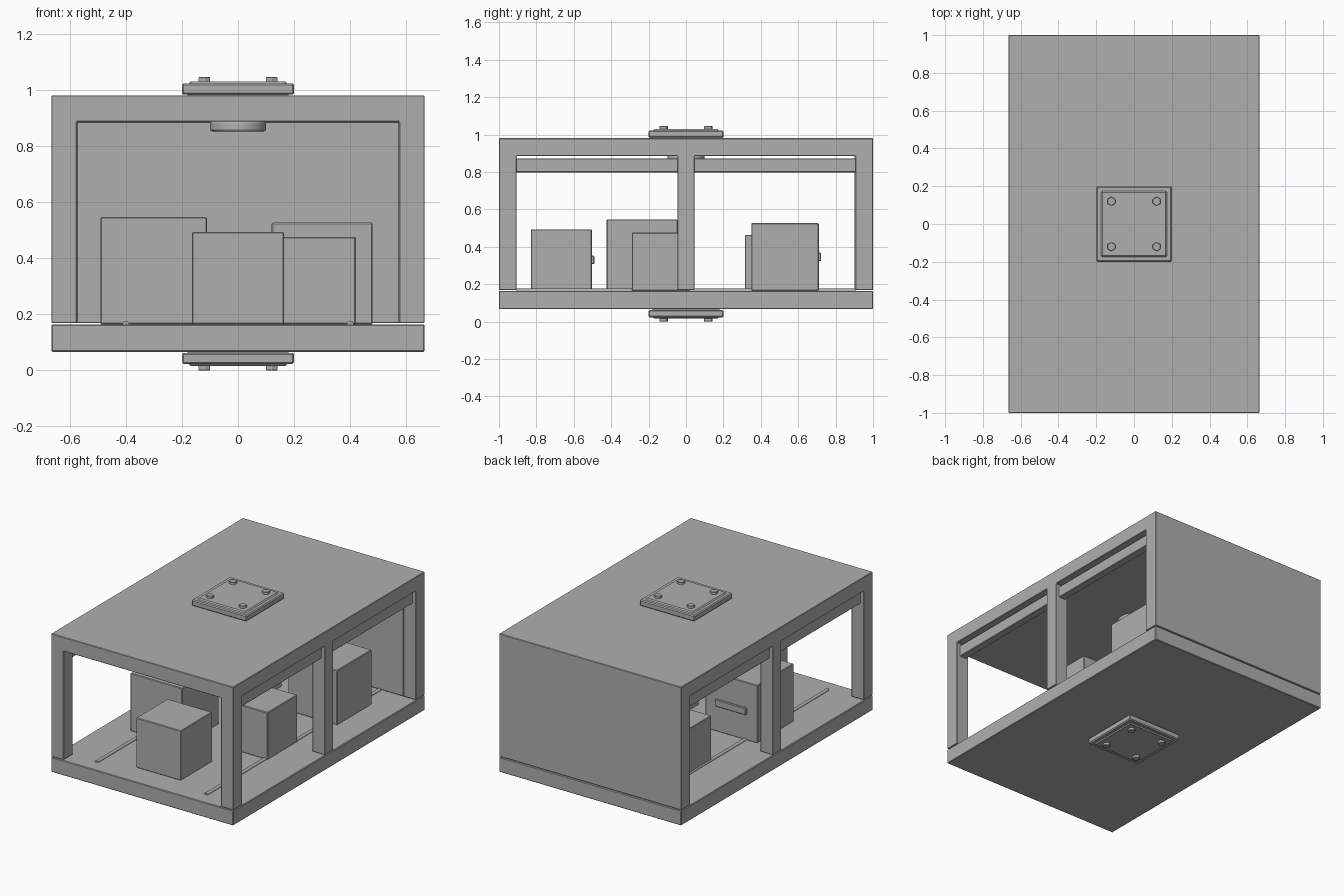
import bpy
import math

cube = bpy.data.objects.get("Cube")
if cube:
    bpy.data.objects.remove(cube, do_unlink=True)

grey = bpy.data.materials.new("plain_grey")
grey.use_nodes = True
colour = (0.43, 0.43, 0.43, 1)
grey.diffuse_color = colour
grey.node_tree.nodes["Principled BSDF"].inputs["Base Color"].default_value = colour


def finish(name, bevel, segments=1):
    ob = bpy.context.object
    ob.name = name
    ob.data.materials.append(grey)
    if bevel:
        mod = ob.modifiers.new("edge", 'BEVEL')
        mod.width, mod.segments = bevel, segments
    return ob


def box(name, x, y, z, bevel=0.004):
    """Box spanning the given (low, high) ranges."""
    spans = (x, y, z)
    bpy.ops.mesh.primitive_cube_add(size=1, location=[sum(s) / 2 for s in spans])
    ob = bpy.context.object
    for v in ob.data.vertices:
        for i, (low, high) in enumerate(spans):
            v.co[i] *= high - low
    return finish(name, bevel)


def cylinder(name, sides, radius, depth, location, rotation=(0, 0, 0), bevel=0.0, segments=1):
    bpy.ops.mesh.primitive_cylinder_add(vertices=sides, radius=radius, depth=depth,
                                        location=location, rotation=rotation)
    return finish(name, bevel, segments)


W, BASE, ROOF = 0.665, 0.168, 0.98
WALL, CEIL = 0.575, 0.886

# Base slab
box("base_slab", (-W, W), (-1, 1), (0.066, 0.164))

# Shell: open front, closed back, two openings on each side
shell = box("shell", (-W, W), (-1, 1), (BASE, ROOF), 0)
cutters = [box("interior_cutter", (-WALL, WALL), (-1.1, 0.905), (0, CEIL), 0)]
for low, high in ((-0.905, -0.045), (0.045, 0.905)):
    cutters.append(box("side_cutter", (-1, 1), (low, high), (0, CEIL), 0))
for cutter in cutters:
    mod = shell.modifiers.new("opening", 'BOOLEAN')
    mod.object, mod.solver = cutter, 'EXACT'
    cutter.hide_render = True
    cutter.hide_set(True)
edge = shell.modifiers.new("edge", 'BEVEL')
edge.width, edge.segments = 0.003, 1

# Upper side rails and floor tracks
for s, side in ((1, "left"), (-1, "right")):
    box(side + "_upper_rail", sorted((s * 0.59, s * 0.64)), (-0.92, 0.92), (0.797, 0.873))
    cylinder(side + "_floor_track", 12, 0.012, 1.81, (s * 0.4, 0, 0.164), (math.pi / 2, 0, 0))

# Crates: centre x, front y, size
crates = ((0, -0.83, 0.327), (-0.3, -0.425, 0.38), (0.265, -0.29, 0.31),
          (0.3, 0.35, 0.36), (-0.257, 0.315, 0.297))
for n, (x, y, size) in enumerate(crates, 1):
    top, back = 0.166 + size, y + size
    box(f"crate_{n}", (x - size / 2, x + size / 2), (y, back), (0.164, top))
    mid = 0.166 + size / 2
    box(f"crate_handle_{n}", (x - size * 0.3, x + size * 0.3), (back - 0.01, back + 0.013),
        (mid - 0.023, mid + 0.023))

# Mounting plates with hex bolts, above and below
MIDDLE = 0.5225
for s, where in ((1, "top"), (-1, "bottom")):
    def level(offset):
        return MIDDLE + s * offset
    box(where + "_plate", (-0.2, 0.2), (-0.2, 0.2), sorted((level(0.46), level(0.5))), 0.006)
    box(where + "_raised_panel", (-0.18, 0.18), (-0.18, 0.18),
        sorted((level(0.48), level(0.507))), 0.012)
    box(where + "_plate_seat", (-0.18, 0.18), (-0.18, 0.18),
        sorted((level(0.45), level(0.465))), 0)
    for x in (-0.12, 0.12):
        for y in (-0.12, 0.12):
            cylinder(where + "_bolt", 6, 0.024, 0.0325, (x, y, level(0.50625)), bevel=0.002)

# Round ceiling lamp
cylinder("ceiling_lamp", 48, 0.1, 0.036, (0, 0, 0.87), bevel=0.008, segments=3)
bpy.ops.object.shade_smooth_by_angle(angle=math.radians(40))
